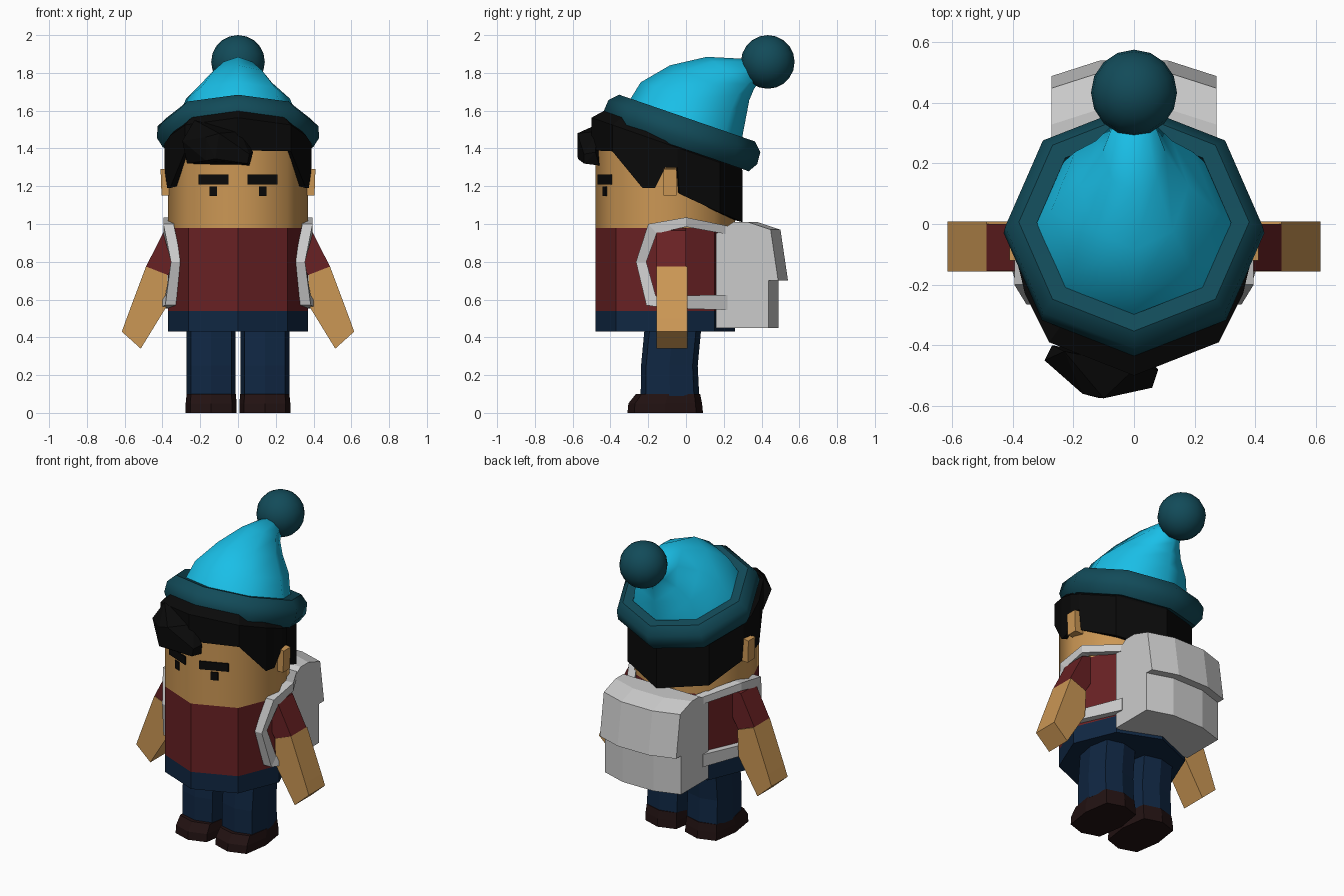
import bpy, bmesh, math
from mathutils import Vector

if "Cube" in bpy.data.objects:
    bpy.data.objects.remove(bpy.data.objects["Cube"])

COL = dict(skin=(0.60, 0.31, 0.09), shirt=(0.14, 0.015, 0.017), navy=(0.005, 0.02, 0.055),
           shoe=(0.016, 0.006, 0.006), black=(0.003, 0.003, 0.003),
           cyan=(0.01, 0.52, 0.80), teal=(0.006, 0.07, 0.10))
MATS = {}
for key, c in COL.items():
    MATS[key] = bpy.data.materials.new(key)
    MATS[key].diffuse_color = (*c, 1)


def finish(name, bm, col=None, mirror=False, smooth=0):
    bmesh.ops.recalc_face_normals(bm, faces=bm.faces[:])
    me = bpy.data.meshes.new(name)
    bm.to_mesh(me)
    bm.free()
    ob = bpy.data.objects.new(name, me)
    bpy.context.collection.objects.link(ob)
    if col:
        me.materials.append(MATS[col])
    if smooth:
        bpy.ops.object.select_all(action='DESELECT')
        ob.select_set(True)
        bpy.context.view_layer.objects.active = ob
        bpy.ops.object.shade_smooth_by_angle(angle=math.radians(smooth))
    if mirror:
        ob.modifiers.new("Mirror", 'MIRROR').use_bisect_axis[0] = False
    return ob


def loft(name, rings, col=None, loop=False, cap=True, **kw):
    """Skin a list of equal-length closed rings."""
    bm = bmesh.new()
    R = [[bm.verts.new(p) for p in r] for r in rings]
    n = len(R[0])
    for a, b in zip(R, R[1:] + (R[:1] if loop else [])):
        for i in range(n):
            j = (i + 1) % n
            bm.faces.new((a[i], a[j], b[j], b[i]))
    if cap and not loop:
        bm.faces.new(R[0])
        bm.faces.new(R[-1])
    return finish(name, bm, col, **kw)


def octagon(cx, cy, z, rx, ry, corner=0.7071):
    unit = [(0, -1), (corner, -corner), (1, 0), (corner, corner),
            (0, 1), (-corner, corner), (-1, 0), (-corner, -corner)]
    return [(cx + rx * u, cy + ry * v, z) for u, v in unit]


def slab_y(name, prof, y0, y1, col, **kw):
    return loft(name, [[(x, y, z) for x, z in prof] for y in (y0, y1)], col, **kw)


# Trunk: trousers waist, shirt and head share one octagonal section
for name, z0, z1, col, sm in (("waist", 0.43, 0.54, 'navy', 0), ("shirt", 0.54, 0.98, 'shirt', 0),
                              ("head", 0.98, 1.42, 'skin', 50)):
    loft(name, [octagon(0, -0.11, z, 0.37, 0.37) for z in (z0, z1)], col, smooth=sm)

# Legs and shoes
loft("legs", [octagon(0.142, y, z, 0.13, r, 0.82) for y, z, r in
              ((-0.085, 0.09, 0.155), (-0.088, 0.25, 0.15), (-0.07, 0.44, 0.15))], 'navy', mirror=True)
loft("shoes", [octagon(0.142, y, z, rx, r, 0.82) for y, z, rx, r in
               ((-0.11, 0, 0.135, 0.2), (-0.11, 0.05, 0.135, 0.195), (-0.095, 0.1, 0.13, 0.17))],
     'shoe', mirror=True)

# Arms
slab_y("sleeves", [(0.33, 0.98), (0.39, 0.965), (0.487, 0.775), (0.372, 0.73), (0.33, 0.80)],
       -0.155, 0.0, 'shirt', mirror=True)
slab_y("forearms", [(0.372, 0.73), (0.487, 0.775), (0.59, 0.50), (0.615, 0.43), (0.515, 0.34),
                    (0.38, 0.56)], -0.157, 0.008, 'skin', mirror=True)

# Ears
slab_y("ears", [(0.33, 1.15), (0.405, 1.15), (0.41, 1.29), (0.33, 1.30)], -0.12, -0.05, 'skin', mirror=True)


# Brows and eyes lie on the slanted front facets of the head
def facet_plate(name, x0, x1, z0, z1):
    fy = lambda x: -0.48 + 0.4142 * x
    loft(name, [[(x, fy(x) + d, z) for x, z in ((x0, z0), (x1, z0), (x1, z1), (x0, z1))]
                for d in (-0.008, 0.01)], 'black', mirror=True)


facet_plate("eyebrows", 0.05, 0.21, 1.21, 1.262)
facet_plate("eyes", 0.112, 0.152, 1.147, 1.198)

# Hair: jagged lower edge (right half, front to back), rising under the hat
half = [(0, -0.50, 1.39), (0.28, -0.39, 1.385), (0.36, -0.23, 1.19), (0.375, -0.165, 1.19),
        (0.39, -0.11, 1.30), (0.38, -0.045, 1.30), (0.375, -0.035, 1.16), (0.29, 0.18, 1.06),
        (0, 0.30, 1.01)]
edge = half + [(-x, y, z) for x, y, z in half[-2:0:-1]]
brim_z = lambda y: 1.485 - 0.35 * (y + 0.02)
loft("hair", [[(0.9 * x, -0.11 + 0.9 * (y + 0.11), z + 0.01) for x, y, z in edge], edge,
              [(x, y, brim_z(y) - 0.09) for x, y, z in edge],
              [(0.8 * x, 0.8 * y, brim_z(0.8 * y)) for x, y, z in edge]], 'black', cap=False)

# Swept fringe tuft
bm = bmesh.new()
for p in ((-0.17, -0.56, 1.46), (-0.10, -0.575, 1.48), (0.06, -0.54, 1.37), (0.05, -0.54, 1.32),
          (-0.12, -0.573, 1.345), (-0.17, -0.56, 1.335), (-0.295, -0.45, 1.44), (-0.27, -0.40, 1.32),
          (-0.23, -0.42, 1.55), (0.01, -0.47, 1.49), (0.08, -0.48, 1.38), (0.06, -0.46, 1.31)):
    bm.verts.new(p)
bmesh.ops.convex_hull(bm, input=bm.verts[:])
finish("fringe", bm, 'black')

# Hat brim: tilted octagonal roll
t = math.radians(19)
brim = []
for r, h in ((0.34, -0.07), (0.40, -0.08), (0.43, -0.03), (0.425, 0.035), (0.38, 0.08), (0.32, 0.075)):
    brim.append([(x, -0.02 + y * math.cos(t) + h * math.sin(t), 1.485 - y * math.sin(t) + h * math.cos(t))
                 for x, y, _ in octagon(0, 0, 0, r, r)])
loft("hat_brim", brim, 'teal', loop=True, smooth=50)

# Hat crown: octagons between a front and a back point, leaning backwards
crown = []
for fy, fz, by, bz, w in ((-0.32, 1.62, 0.29, 1.42, 0.335), (-0.24, 1.75, 0.32, 1.577, 0.275),
                          (-0.085, 1.84, 0.335, 1.656, 0.18), (0.11, 1.885, 0.36, 1.715, 0.105),
                          (0.30, 1.875, 0.40, 1.77, 0.06)):
    F, B = Vector((0, fy, fz)), Vector((0, by, bz))
    crown.append([(F + B) / 2 + (B - F) / 2 * v + Vector((w * u, 0, 0))
                  for u, v, _ in octagon(0, 0, 0, 1, 1)])
loft("hat_crown", crown, 'cyan', smooth=60)

# Pompom
bm = bmesh.new()
bmesh.ops.create_uvsphere(bm, u_segments=16, v_segments=10, radius=0.142)
bmesh.ops.translate(bm, verts=bm.verts[:], vec=(0, 0.433, 1.858))
finish("pompom", bm, 'teal', smooth=50)

# Backpack: side profile with flap step, bowed out in the middle
prof = [(0.16, 0.45), (0.49, 0.45), (0.49, 0.70), (0.54, 0.70), (0.50, 0.97), (0.38, 1.01),
        (0.25, 1.01), (0.16, 0.95)]
loft("backpack", [[(x, y - (d if y > 0.3 else 0), z) for y, z in prof]
                  for x, d in ((-0.272, 0.052), (-0.11, 0), (0.11, 0), (0.272, 0.052))])

# Straps: outer y,z / inner y,z / inner x
straps = [(0.22, 0.99, 0.22, 0.945, 0.21), (0.0, 1.035, 0.0, 0.985, 0.34),
          (-0.20, 1.0, -0.155, 0.95, 0.34), (-0.265, 0.80, -0.21, 0.80, 0.30),
          (-0.21, 0.57, -0.16, 0.62, 0.33), (-0.11, 0.555, -0.11, 0.62, 0.36),
          (0.22, 0.545, 0.22, 0.625, 0.22)]
loft("straps", [[(x, yo, zo), (x + 0.055, yo, zo), (x + 0.055, yi, zi), (x, yi, zi)]
                for yo, zo, yi, zi, x in straps], mirror=True)

for m in bpy.data.materials:
    if m.users and not m.is_grease_pencil:
        m.use_nodes = True
        m.node_tree.nodes["Principled BSDF"].inputs["Base Color"].default_value = m.diffuse_color
